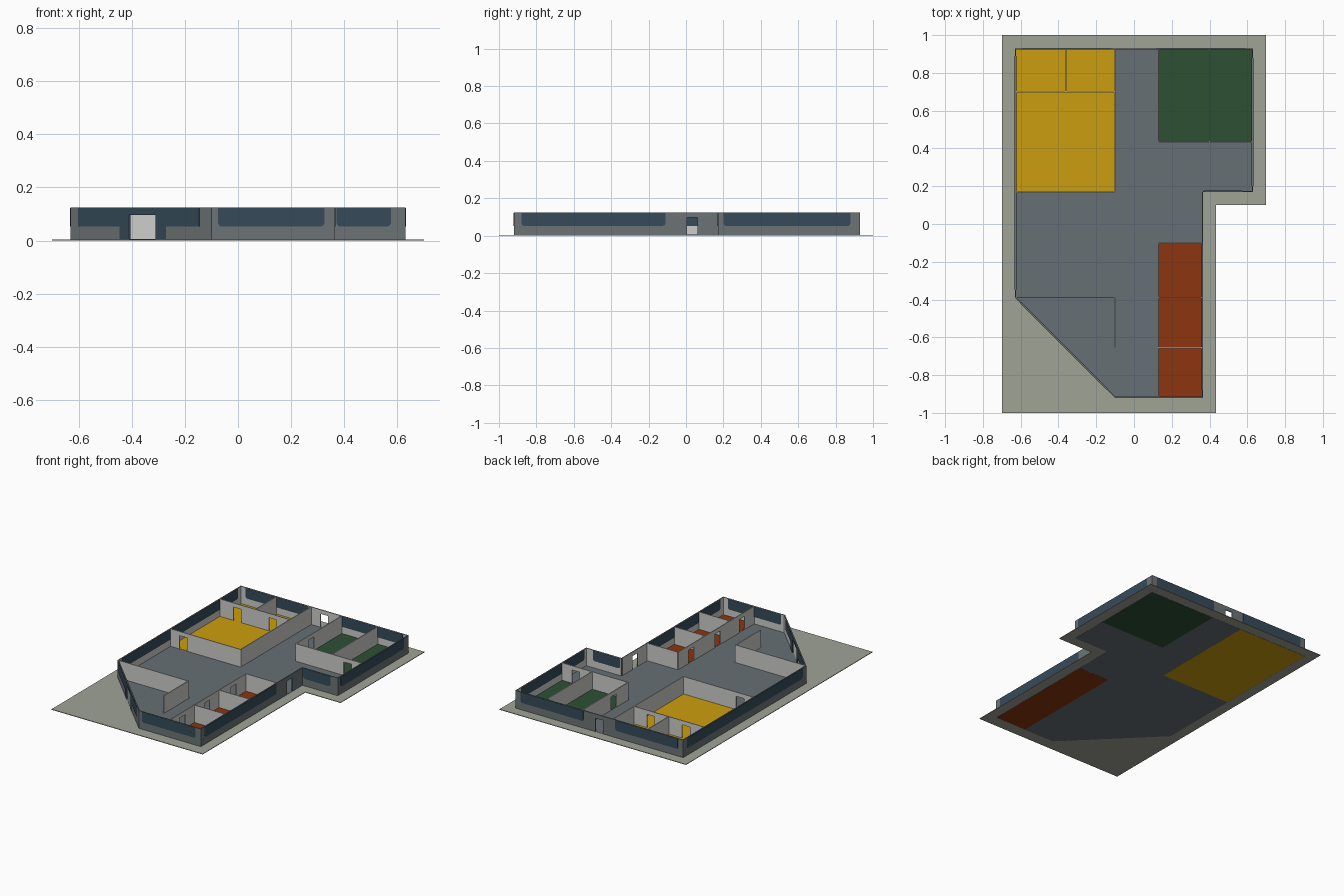
import bpy, bmesh
from mathutils import Vector

if "Cube" in bpy.data.objects:
    bpy.data.objects.remove(bpy.data.objects["Cube"])

H, T = 0.125, 0.006          # wall height and thickness
Z0, DOOR_H = 0.003, 0.097    # wall foot and door head


def srgb(r, g, b):
    def lin(c):
        c /= 255
        return c / 12.92 if c < 0.04045 else ((c + 0.055) / 1.055) ** 2.4
    return (lin(r), lin(g), lin(b), 1)


def mat(name, *rgb):
    m = bpy.data.materials.new(name)
    m.diffuse_color = srgb(*rgb)
    m.use_nodes = True
    m.node_tree.nodes["Principled BSDF"].inputs["Base Color"].default_value = m.diffuse_color
    return m


PLAZA = mat("paving", 160, 163, 150)
HALL = mat("grey floor", 102, 112, 117)
YELLOW = mat("yellow floor", 204, 158, 14)
GREEN = mat("green floor", 45, 80, 52)
ORANGE = mat("rust floor", 140, 53, 14)
OUTER = mat("facade grey", 108, 116, 117)
INNER = mat("light plaster", 206, 206, 204)
GLASS = mat("dark blue glass", 54, 75, 90)


def prism(name, pts, vec, mats, rule=None):
    """Extrude a flat polygon along vec; rule picks a material per face."""
    bm = bmesh.new()
    f = bm.faces.new([bm.verts.new(p) for p in pts])
    ext = bmesh.ops.extrude_face_region(bm, geom=[f], use_keep_orig=True)
    verts = [g for g in ext["geom"] if isinstance(g, bmesh.types.BMVert)]
    bmesh.ops.translate(bm, vec=vec, verts=verts)
    bmesh.ops.recalc_face_normals(bm, faces=bm.faces)
    bm.normal_update()
    if rule:
        for f in bm.faces:
            f.material_index = rule(f)
    me = bpy.data.meshes.new(name)
    bm.to_mesh(me)
    bm.free()
    for m in mats:
        me.materials.append(m)
    ob = bpy.data.objects.new(name, me)
    bpy.context.collection.objects.link(ob)
    return ob


def slab(name, outline, z0, z1, m):
    prism(name, [(x, y, z0) for x, y in outline], Vector((0, 0, z1 - z0)), [m])


def rect(x0, y0, x1, y1):
    return [(x0, y0), (x1, y0), (x1, y1), (x0, y1)]


def upright(name, p, q, profile, near, far, mats, two_sided=False):
    """Stand a (distance, height) profile on the line p-q, from near to far on its left."""
    p, q = Vector((*p, 0)), Vector((*q, 0))
    d = (q - p).normalized()
    left = Vector((-d.y, d.x, 0))
    pts = [p + d * s + left * near + Vector((0, 0, z)) for s, z in profile]
    rule = (lambda f: 1 if f.normal.dot(left) > 0.5 else 0) if two_sided else None
    prism(name, pts, left * (far - near), mats, rule)


def wall_profile(length, doors):
    prof = [(0, H), (0, Z0)]
    for c, w in sorted(doors):
        prof += [(c - w / 2, Z0), (c - w / 2, DOOR_H), (c + w / 2, DOOR_H), (c + w / 2, Z0)]
    return prof + [(length, Z0), (length, H)]


def dist(p, q):
    return (Vector(q) - Vector(p)).length


def facade(name, p, q, windows=(), doors=()):
    upright(name + "_wall", p, q, wall_profile(dist(p, q), doors), 0, T, [OUTER, INNER], True)
    c = 0.012
    for i, (a, b) in enumerate(windows):
        prof = [(a, H - 0.003), (a, 0.053 + c), (a + c / 3, 0.053 + c / 3), (a + c, 0.053),
                (b - c, 0.053), (b - c / 3, 0.053 + c / 3), (b, 0.053 + c), (b, H - 0.003)]
        upright(f"{name}_window_{i}", p, q, prof, -0.0015, T + 0.0015, [GLASS])


def partition(name, p, q, doors=()):
    upright(name, p, q, wall_profile(dist(p, q), [(d, 0.058) for d in doors]),
            -T / 2, T / 2, [INNER])


# Ground slab and floors
slab("paving", [(-0.70, -1), (0.435, -1), (0.435, 0.10), (0.70, 0.10), (0.70, 1), (-0.70, 1)],
     0.001, 0.005, PLAZA)
A, B, C, D, E, F, G = ((-0.63, -0.39), (-0.10, -0.92), (0.365, -0.92), (0.365, 0.17),
                       (0.63, 0.17), (0.63, 0.93), (-0.63, 0.93))
slab("hall_floor", [A, B, C, D, E, F, G], 0.0005, 0.006, HALL)
slab("yellow_room_floor", rect(-0.627, 0.17, -0.10, 0.927), 0, 0.007, YELLOW)
slab("green_room_floor", rect(0.13, 0.435, 0.627, 0.927), 0, 0.007, GREEN)
slab("rust_room_floor", rect(0.13, -0.917, 0.362, -0.10), 0, 0.007, ORANGE)

# Outer walls, counter-clockwise so the inside lies to the left
facade("entrance", A, B, doors=[(0.382, 0.142)])
facade("front", B, C, windows=[(0.025, 0.425)])
facade("right_front", C, D, windows=[(0.04, 0.81)], doors=[(0.953, 0.055)])
facade("recess", D, E, windows=[(0.006, 0.21)])
facade("right_back", E, F, windows=[(0.03, 0.71)])
facade("back", F, G, windows=[(0.04, 0.51), (0.75, 1.22)], doors=[(0.63, 0.055)])
facade("left", G, A, windows=[(0.04, 1.28)])

# Entrance glazing around the double door
lo, top = 0.053, H - 0.003
upright("entrance_glazing", A, B,
        [(0.042, top), (0.042, lo), (0.262, lo), (0.262, 0.006), (0.311, 0.006),
         (0.311, DOOR_H), (0.453, DOOR_H), (0.453, 0.006), (0.509, 0.006),
         (0.509, lo), (0.686, lo), (0.686, top)], -0.0015, T + 0.0015, [GLASS])

# Yellow rooms
partition("yellow_front_wall", (-0.627, 0.17), (-0.10, 0.17), [0.10])
partition("yellow_side_wall", (-0.10, 0.17), (-0.10, 0.70))
partition("yellow_side_wall_back", (-0.10, 0.70), (-0.10, 0.927))
partition("yellow_cross_wall", (-0.627, 0.70), (-0.10, 0.70), [0.135, 0.40])
partition("yellow_divider", (-0.36, 0.70), (-0.36, 0.927))

# Green rooms
partition("green_front_wall", (0.13, 0.435), (0.627, 0.435), [0.39])
partition("green_side_wall", (0.13, 0.435), (0.13, 0.927), [0.16])
partition("green_divider", (0.40, 0.435), (0.40, 0.927))

# Rust rooms
partition("rust_side_wall", (0.13, -0.917), (0.13, -0.10), [0.135, 0.395, 0.68])
for i, y in enumerate((-0.10, -0.39, -0.655)):
    partition(f"rust_cross_wall_{i}", (0.13, y), (0.362, y))

# Lobby screen
partition("lobby_wall", (-0.627, -0.39), (-0.10, -0.39))
partition("lobby_return", (-0.10, -0.655), (-0.10, -0.387))
